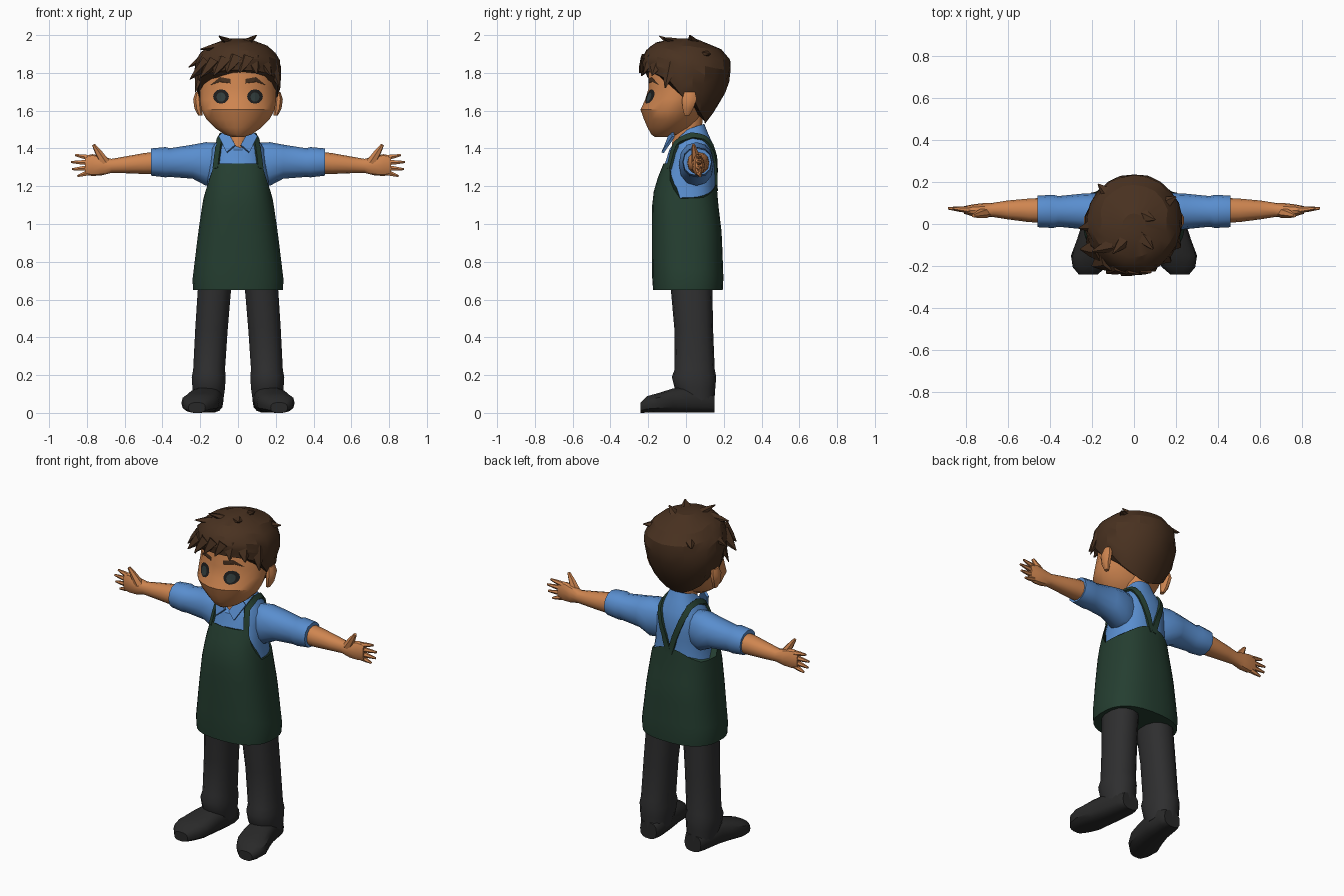
import bpy, bmesh, math, random
from mathutils import Vector
from mathutils.bvhtree import BVHTree

if "Cube" in bpy.data.objects:
    bpy.data.objects.remove(bpy.data.objects["Cube"])

random.seed(4)


def mat(name, r, g, b):
    m = bpy.data.materials.new(name)
    m.diffuse_color = (r, g, b, 1)
    m.use_nodes = True
    m.node_tree.nodes["Principled BSDF"].inputs["Base Color"].default_value = m.diffuse_color
    return m


SKIN = mat("skin", .62, .235, .08)
HAIR = mat("brown hair", .066, .031, .0145)
SHIRT = mat("blue shirt", .10, .27, .62)
APRON = mat("green apron", .018, .048, .03)
PANTS = mat("charcoal trousers", .028, .028, .029)
SHOE = mat("black shoes", .022, .022, .022)
EYE = mat("eye black", .012, .012, .012)
IRIS = mat("iris grey", .03, .045, .045)


def make(name, verts, faces, m, angle=35):
    me = bpy.data.meshes.new(name)
    me.from_pydata([tuple(v) for v in verts], [], faces)
    bm = bmesh.new()
    bm.from_mesh(me)
    bmesh.ops.recalc_face_normals(bm, faces=bm.faces)
    bm.to_mesh(me)
    bm.free()
    me.materials.append(m)
    ob = bpy.data.objects.new(name, me)
    bpy.context.collection.objects.link(ob)
    if angle:
        bpy.ops.object.select_all(action='DESELECT')
        bpy.context.view_layer.objects.active = ob
        ob.select_set(True)
        bpy.ops.object.shade_smooth_by_angle(angle=math.radians(angle))
    return ob


def skin_rings(name, rings, m, angle=35):
    n = len(rings[0])
    faces = [(i * n + j, i * n + (j + 1) % n, (i + 1) * n + (j + 1) % n, (i + 1) * n + j)
             for i in range(len(rings) - 1) for j in range(n)]
    faces += [tuple(range(n)), tuple((len(rings) - 1) * n + j for j in range(n))]
    return make(name, [p for r in rings for p in r], faces, m, angle)


def lerp(table, t):
    """Linear look-up in rows of (key, values...)."""
    if t <= table[0][0]:
        return table[0][1:]
    for a, b in zip(table, table[1:]):
        if t <= b[0]:
            f = (t - a[0]) / (b[0] - a[0])
            return [p + (q - p) * f for p, q in zip(a[1:], b[1:])]
    return table[-1][1:]


def power(v, e):
    return math.copysign(abs(v) ** (2 / e), v)


def shell(name, prof, m, lo=None, hi=None, n=16, steps=None, e=2.0, off=0, side=1, jit=0, angle=35):
    """Upright form; prof rows are (z, centre x, half width, front y, back y)."""
    lo = lo or [(0, prof[0][0])]
    hi = hi or [(0, prof[-1][0])]
    ts = [i / steps for i in range(steps + 1)] if steps else \
        [(p[0] - prof[0][0]) / (prof[-1][0] - prof[0][0]) for p in prof]
    rings = []
    for t in ts:
        ring = []
        for j in range(n):
            a = 2 * math.pi * (j + .5) / n
            s = math.sin(a)
            zl, zh = lerp(lo, s)[0], lerp(hi, s)[0]
            z = zl + (zh - zl) * t
            cx, rx, yf, yb = lerp(prof, z)
            k = 1 + random.uniform(-jit, jit)
            ring.append((side * (cx + (rx + off) * k * power(math.cos(a), e)),
                         (yf + yb) / 2 + ((yb - yf) / 2 + off) * k * power(s, e), z))
        rings.append(ring)
    return skin_rings(name, rings, m, angle)


def limb(name, rows, m, side, n=12, e=2.2):
    """Sideways form; rows are (x, y, z, half depth, half height)."""
    return skin_rings(name, [[(side * x, y + ry * power(math.cos(2 * math.pi * j / n), e),
                               z + rz * power(math.sin(2 * math.pi * j / n), e))
                              for j in range(n)] for x, y, z, ry, rz in rows], m)


def spike(name, base, tip, r0, r1, m, n=6, flat=1.0, side=1, angle=35):
    b, t = Vector(base), Vector(tip)
    q = (t - b).to_track_quat('Z', 'Y')
    rings = []
    for f, r in ((0, r0), (.55, r0 * .55 + r1 * .45), (1, r1)):
        ring = [b.lerp(t, f) + q @ Vector((r * math.cos(2 * math.pi * j / n),
                                           r * flat * math.sin(2 * math.pi * j / n), 0)) for j in range(n)]
        rings.append([(side * p.x, p.y, p.z) for p in ring])
    return skin_rings(name, rings, m, angle)


def tree(ob):
    return BVHTree.FromPolygons([v.co for v in ob.data.vertices], [tuple(p.vertices) for p in ob.data.polygons])


# torso: shirt and apron share one profile
BODY = [(.65, 0, .238, -.175, .195), (.68, 0, .245, -.18, .2), (.95, 0, .212, -.182, .19),
        (1.1, 0, .19, -.18, .172), (1.2, 0, .172, -.168, .163), (1.32, 0, .16, -.12, .165),
        (1.4, 0, .15, -.095, .16), (1.45, 0, .11, -.075, .14), (1.49, 0, .082, -.055, .12),
        (1.53, 0, .07, -.03, .105)]
shirt = shell("shirt_torso", BODY, SHIRT, lo=[(0, 1.0)], n=28, steps=10, e=2.4, off=-.008,
              hi=[(-1, 1.39), (-.85, 1.44), (-.3, 1.5), (.3, 1.52), (1, 1.53)])
shell("apron", BODY, APRON, n=32, steps=9, e=2.5,
      hi=[(-1, 1.32), (-.68, 1.32), (-.55, 1.25), (-.1, 1.135), (.5, 1.14), (.8, 1.17), (1, 1.21)])
body_tree = tree(shirt)

# head and neck
shell("neck", [(1.34, 0, .06, -.08, .07), (1.42, 0, .06, -.078, .085), (1.58, 0, .07, -.05, .09)], SKIN, n=12)
head = shell("head", [(1.46, 0, .03, -.165, -.09), (1.475, 0, .075, -.185, -.03), (1.51, 0, .125, -.205, .03),
                      (1.555, 0, .17, -.225, .07), (1.605, 0, .197, -.243, .1), (1.66, 0, .205, -.218, .13),
                      (1.72, 0, .205, -.2, .15), (1.8, 0, .205, -.2, .17), (1.88, 0, .18, -.18, .16)],
             SKIN, n=20, e=1.85)
face_tree = tree(head)


def decal(name, pts, m, off, side):
    """Thin plate laid on the face from (x, z) points."""
    c = (sum(p[0] for p in pts) / len(pts), sum(p[1] for p in pts) / len(pts))
    verts = []
    for x, z in pts + [c]:
        hit = face_tree.ray_cast(Vector((side * x, -1, z)), Vector((0, 1, 0)))[0]
        verts.append((side * x, hit.y - off, z))
    k = len(pts)
    ob = make(name, verts, [(i, (i + 1) % k, k) for i in range(k)], m, 0)
    if sum(p.normal.y for p in ob.data.polygons) > 0:
        ob.data.flip_normals()


def disc(cx, cz, rx, rz):
    return [(cx + rx * math.cos(i * math.pi / 6), cz + rz * math.sin(i * math.pi / 6)) for i in range(12)]


for side, tag in ((1, "left"), (-1, "right")):
    # face details
    decal("eye_" + tag, disc(.09, 1.675, .042, .038), EYE, .004, side)
    decal("iris_" + tag, disc(.09, 1.672, .024, .025), IRIS, .008, side)
    decal("brow_" + tag, [(.04, 1.768), (.095, 1.778), (.148, 1.735), (.1, 1.752), (.04, 1.745)], HAIR, .006, side)
    shell("ear_" + tag, [(1.575, .2, .012, -.01, .02), (1.61, .21, .022, -.02, .04), (1.66, .215, .024, -.025, .06),
                         (1.7, .21, .015, -.01, .05)], SKIN, n=8, side=side)

    # sleeve with rolled cuff, forearm, hand
    limb("sleeve_" + tag, [(.1, .05, 1.32, .075, .11), (.17, .055, 1.318, .093, .115), (.24, .06, 1.33, .085, .09),
                           (.36, .06, 1.325, .073, .076), (.385, .06, 1.327, .079, .08),
                           (.46, .06, 1.328, .075, .072)], SHIRT, side)
    limb("forearm_" + tag, [(.42, .065, 1.325, .06, .06), (.5, .065, 1.32, .056, .055), (.6, .067, 1.313, .045, .044),
                            (.67, .067, 1.308, .034, .037), (.72, .065, 1.308, .034, .05),
                            (.77, .065, 1.312, .028, .058), (.81, .067, 1.312, .018, .05)], SKIN, side)
    for i, (z0, x1, z1) in enumerate(((1.35, .862, 1.365), (1.325, .885, 1.328), (1.298, .878, 1.29), (1.275, .85, 1.254))):
        spike(f"finger_{tag}_{i}", (.78, .067, z0), (x1, .075, z1), .017, .006, SKIN, side=side)
    spike("thumb_" + tag, (.705, .055, 1.325), (.765, .04, 1.42), .028, .009, SKIN, side=side)

    # trouser leg and shoe
    shell("trouser_" + tag, [(.06, .155, .078, -.03, .15), (.13, .155, .088, -.06, .155), (.19, .155, .092, -.075, .16),
                             (.23, .153, .086, -.06, .152), (.45, .14, .088, -.062, .143), (.65, .125, .09, -.08, .14),
                             (.85, .1, .095, -.09, .14)], PANTS, n=14, e=2.3, side=side)
    rings = []
    for y, cx, w, h in ((.15, .15, .055, .1), (.11, .152, .075, .13), (0, .165, .083, .14), (-.07, .18, .09, .13),
                        (-.15, .2, .1, .105), (-.205, .212, .08, .09), (-.24, .218, .045, .055)):
        rings.append([(side * (cx + w * power(math.cos(a), 2.8)), y, h / 2 + .005 + h / 2 * power(math.sin(a), 2.6) - .005)
                      for a in [2 * math.pi * j / 14 for j in range(14)]])
    skin_rings("shoe_" + tag, rings, SHOE)

    # apron strap laid over the shoulder
    path = [(.13, -.11, 1.30), (.127, -.1, 1.37), (.112, -.065, 1.44), (.1, .03, 1.47), (.095, .1, 1.46),
            (.075, .15, 1.39), (.035, .165, 1.28), (.005, .165, 1.18)]
    pts = [Vector(lerp([(i, *p) for i, p in enumerate(path)], k / 3)) for k in range(3 * len(path) - 2)]
    rings = []
    for i, p in enumerate(pts):
        loc, nor = body_tree.find_nearest(p)[:2]
        d = (pts[min(i + 1, len(pts) - 1)] - pts[max(i - 1, 0)]).normalized()
        w = d.cross(nor).normalized() * .016
        ring = [loc + w - nor * .01, loc + w + nor * .012, loc - w + nor * .012, loc - w - nor * .01]
        rings.append([(side * q.x, q.y, q.z) for q in ring])
    skin_rings("strap_" + tag, rings, APRON)

    # collar flap
    flap = [(.012, -.1, 1.415), (.06, -.068, 1.5), (.1, -.06, 1.46), (.058, -.118, 1.375)]
    ob = make("collar_" + tag, [(side * x, y, z) for x, y, z in flap], [(0, 1, 2, 3)], SHIRT, 0)
    ob.modifiers.new("thickness", 'SOLIDIFY').thickness = .014

# hair cap with hairline falling from fringe to nape
shell("hair_cap", [(1.53, 0, .11, -.02, .1), (1.6, 0, .172, -.12, .155), (1.7, 0, .22, -.2, .208),
                   (1.8, 0, .234, -.23, .238), (1.87, 0, .222, -.238, .232), (1.93, 0, .182, -.205, .185),
                   (1.965, 0, .12, -.15, .12), (1.982, 0, .055, -.07, .05)], HAIR, n=22, steps=8, jit=.02, angle=20,
      lo=[(-1, 1.815), (-.75, 1.80), (-.4, 1.76), (-.15, 1.675), (.08, 1.7), (.3, 1.61), (.7, 1.555), (1, 1.53)])

# hair locks: (base, tip, radius)
for i, (b, t, r) in enumerate((
        ((-.16, -.12, 1.86), (-.255, -.12, 1.765), .06), ((-.13, -.17, 1.86), (-.2, -.2, 1.775), .06),
        ((-.08, -.19, 1.87), (-.13, -.235, 1.785), .06), ((-.02, -.2, 1.88), (-.06, -.245, 1.8), .06),
        ((.04, -.2, 1.88), (.01, -.24, 1.8), .055), ((.08, -.18, 1.88), (.1, -.225, 1.795), .055),
        ((.13, -.14, 1.87), (.175, -.18, 1.785), .055), ((.18, -.08, 1.85), (.222, -.11, 1.72), .05),
        ((-.18, -.06, 1.86), (-.225, -.09, 1.70), .05), ((-.15, 0, 1.9), (-.262, -.02, 1.83), .05),
        ((-.1, -.1, 1.94), (-.2, -.13, 1.925), .04), ((-.03, -.06, 1.95), (-.1, -.14, 1.995), .04),
        ((.03, -.05, 1.96), (.09, -.12, 1.985), .04), ((.04, .04, 1.96), (.1, .02, 2.0), .035),
        ((.12, .08, 1.9), (.2, .13, 1.9), .045), ((-.1, .12, 1.9), (-.17, .19, 1.87), .045))):
    spike(f"hair_lock_{i}", b, t, r, .004, HAIR, n=5, flat=.6, angle=20)
